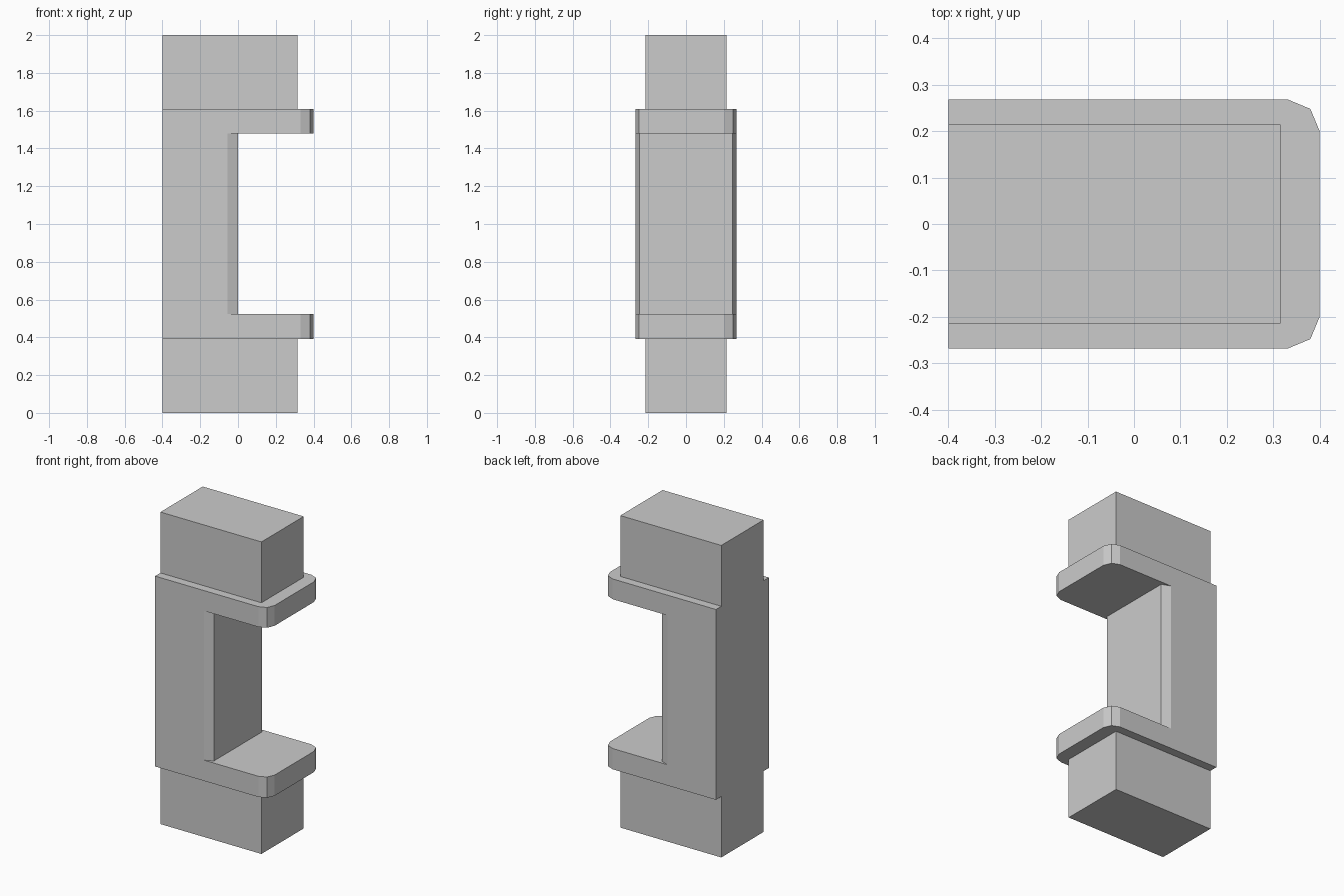
import bpy

if "Cube" in bpy.data.objects:
    bpy.data.objects.remove(bpy.data.objects["Cube"])


def prism(name, outline, z0, z1):
    """Extrude a counter-clockwise xy outline from z0 to z1."""
    n = len(outline)
    verts = [(x, y, z) for z in (z0, z1) for x, y in outline]
    faces = [tuple(reversed(range(n))), tuple(range(n, 2 * n))]
    faces += [(i, (i + 1) % n, n + (i + 1) % n, n + i) for i in range(n)]
    mesh = bpy.data.meshes.new(name)
    mesh.from_pydata(verts, [], faces)
    obj = bpy.data.objects.new(name, mesh)
    bpy.context.collection.objects.link(obj)
    return obj


def mirrored(half):
    """Complete an outline given its -y half, from back to front."""
    return half + [(x, -y) for x, y in reversed(half)]


# C-shaped body: plate outline with rounded nose corners, full height
body = prism("body", mirrored([(-0.4, -0.268), (0.332, -0.268),
                               (0.38, -0.248), (0.4, -0.2)]), 0.39, 1.61)

# Opening between the two plates, leaving a column with bevelled front edges
cutter = prism("opening_cutter", [(0.6, -0.4), (0.6, 0.4), (-0.103, 0.288), (0.0, 0.245),
                                  (0.0, -0.245), (-0.103, -0.288)], 0.523, 1.48)
cutter.hide_render = True
cut = body.modifiers.new("opening", 'BOOLEAN')
cut.operation = 'DIFFERENCE'
cut.solver = 'EXACT'
cut.object = cutter
bpy.context.view_layer.objects.active = body
bpy.ops.object.modifier_apply(modifier=cut.name)
bpy.data.objects.remove(cutter)

# End blocks, flush with the back of the body
for name, z0, z1 in (("lower_block", 0.0, 0.39), ("upper_block", 1.61, 2.0)):
    prism(name, mirrored([(-0.4, -0.214), (0.316, -0.214)]), z0, z1)
